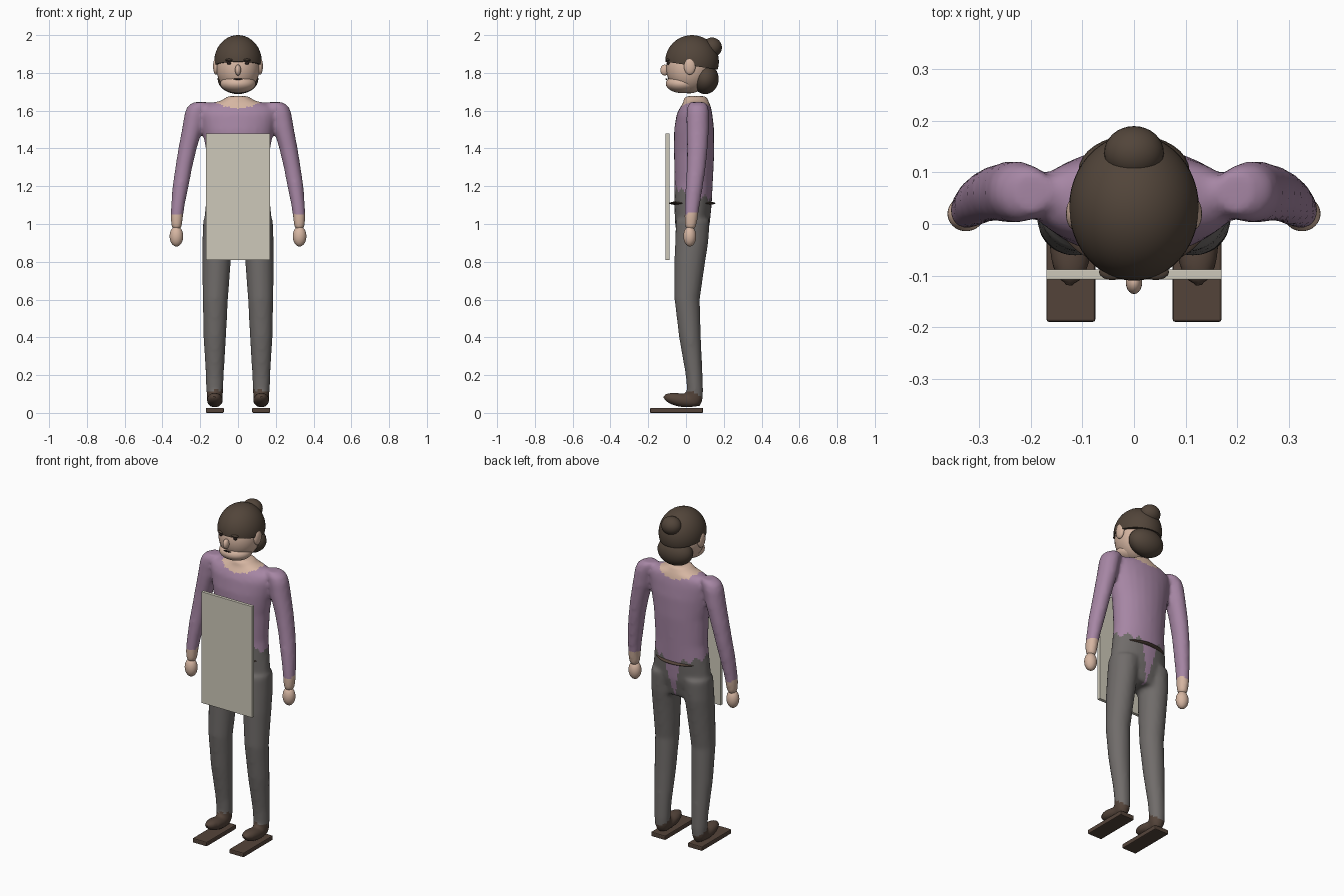
import bpy, bmesh, math
from mathutils import Matrix, Vector

cube = bpy.data.objects.get("Cube")
if cube:
    bpy.data.objects.remove(cube, do_unlink=True)


def material(name, rgb):
    """Flat material from display (sRGB) values."""
    lin = [((c / 255 + 0.055) / 1.055) ** 2.4 for c in rgb] + [1]
    m = bpy.data.materials.new(name)
    m.use_nodes = True
    m.diffuse_color = lin
    m.node_tree.nodes["Principled BSDF"].inputs["Base Color"].default_value = lin
    return m


SKIN = material("skin", (214, 182, 162))
PURPLE = material("mauve_shirt", (166, 134, 164))
GREY = material("grey_trousers", (112, 108, 106))
BROWN = material("brown_leather", (84, 68, 58))
HAIR = material("dark_hair", (82, 69, 58))
BOARD = material("cream_board", (206, 201, 186))
DARK = material("dark_features", (45, 34, 31))


def add(name, bm, *mats):
    bmesh.ops.recalc_face_normals(bm, faces=bm.faces)
    me = bpy.data.meshes.new(name)
    bm.to_mesh(me)
    bm.free()
    ob = bpy.data.objects.new(name, me)
    bpy.context.collection.objects.link(ob)
    for m in mats:
        me.materials.append(m)
    return ob


def smooth(ob):
    bpy.ops.object.select_all(action="DESELECT")
    bpy.context.view_layer.objects.active = ob
    ob.select_set(True)
    bpy.ops.object.shade_smooth_by_angle(angle=math.radians(40))


def ball(bm, centre, radii, tilt=0, seg=32):
    mat = Matrix.Translation(centre) @ Matrix.Rotation(tilt, 4, "X") @ Matrix.Diagonal((*radii, 1))
    bmesh.ops.create_uvsphere(bm, u_segments=seg, v_segments=seg // 2, radius=1, matrix=mat)


def ellipsoid(name, centre, radii, mat, tilt=0, seg=32):
    bm = bmesh.new()
    ball(bm, centre, radii, tilt, seg)
    ob = add(name, bm, mat)
    smooth(ob)
    return ob


def box(name, lo, hi, mat, bevel=0.0):
    lo, hi = Vector(lo), Vector(hi)
    bm = bmesh.new()
    bmesh.ops.create_cube(bm, size=1, matrix=Matrix.Translation((lo + hi) / 2)
                          @ Matrix.Diagonal((*(hi - lo), 1)))
    if bevel:
        bmesh.ops.bevel(bm, geom=bm.edges[:], offset=bevel, segments=2, affect="EDGES", profile=0.5)
    return add(name, bm, mat)


def loft(bm, rings, n=24):
    """Closed tube through level ellipses (x, y, z, rx, ry)."""
    loops = []
    for x, y, z, rx, ry in rings:
        loops.append([bm.verts.new((x + rx * math.cos(a), y + ry * math.sin(a), z))
                      for a in (math.tau * i / n for i in range(n))])
    for a, b in zip(loops, loops[1:]):
        for i in range(n):
            j = (i + 1) % n
            bm.faces.new((a[i], a[j], b[j], b[i]))
    bm.faces.new(loops[0][::-1])
    bm.faces.new(loops[-1])


# Body: torso, arms, legs and feet fused into one smooth skin
bm = bmesh.new()
loft(bm, [(0, .03, .89, .13, .07), (0, .034, 1.0, .183, .092), (0, .037, 1.1, .172, .099),
          (0, .041, 1.22, .16, .101), (0, .043, 1.38, .168, .107), (0, .043, 1.5, .19, .106),
          (0, .045, 1.58, .205, .095), (0, .05, 1.615, .2, .083), (0, .055, 1.64, .15, .07),
          (0, .052, 1.652, .09, .066), (0, .05, 1.677, .055, .06)])
for s in (-1, 1):
    loft(bm, [(s * x, y, z, rx, ry) for x, y, z, rx, ry in (
        (.195, .062, 1.645, .04, .04), (.213, .062, 1.625, .054, .055), (.226, .062, 1.59, .056, .06),
        (.243, .062, 1.5, .054, .06), (.267, .06, 1.4, .049, .055), (.287, .054, 1.3, .045, .051),
        (.304, .044, 1.2, .043, .046), (.318, .033, 1.1, .036, .041), (.324, .027, 1.04, .034, .037),
        (.325, .024, .99, .029, .032), (.325, .024, .968, .018, .02))])
    loft(bm, [(s * x, y, z, rx, ry) for x, y, z, rx, ry in (
        (.1, .036, 1.02, .085, .09), (.11, .03, .9, .079, .088), (.114, .02, .8, .076, .082),
        (.12, .006, .6, .067, .067), (.123, .021, .4, .06, .058), (.123, .043, .2, .048, .045),
        (.123, .048, .12, .045, .043), (.123, .046, .07, .042, .043), (.123, .04, .035, .03, .035))])
    ball(bm, (s * .123, -.03, .068), (.044, .095, .036), tilt=-.2)
raw = add("body", bm)
m = raw.modifiers.new("fuse", "REMESH")
m.mode, m.voxel_size = "VOXEL", 0.012
m = raw.modifiers.new("soften", "SMOOTH")
m.factor, m.iterations = 0.5, 6
bpy.context.view_layer.update()
fused = bpy.data.meshes.new_from_object(raw.evaluated_get(bpy.context.evaluated_depsgraph_get()))
raw.modifiers.clear()
raw.data = fused
fused.materials.clear()
for mat in (SKIN, PURPLE, GREY, BROWN):
    fused.materials.append(mat)


def zigzag(t):
    return abs(t % 1 - 0.5) * 2


# Clothing by height, with a ragged waist and a rounded neckline
for p in fused.polygons:
    x, y, z = p.center
    rag = zigzag(math.atan2(y - .04, x) * 2.2)
    waist = 1.14 - .3 * (y - .04) + .035 * rag
    tail = y > .04 and abs(x) < (z - .89) * .22
    if z > 1.607 + 2.5 * x * x + .008 * rag or (abs(x) > .23 and z < 1.05 + .01 * rag):
        k = 0
    elif abs(x) > .23 or z > waist or tail:
        k = 1
    elif z < .12 - .7 * max(y - .03, 0):
        k = 3
    else:
        k = 2
    p.material_index = k
smooth(raw)

# Hands, soles and paired face parts
for s, side in ((-1, "right"), (1, "left")):
    ellipsoid(side + "_hand", (s * .326, .02, .935), (.036, .034, .054), SKIN)
    box(side + "_sole", (s * .1225 - .0475, -.19, 0), (s * .1225 + .0475, .09, .027), BROWN, .005)
    ellipsoid(side + "_ear", (s * .116, .02, 1.835), (.016, .031, .045), SKIN)
    ellipsoid(side + "_brow", (s * .042, -.093, 1.868), (.026, .016, .008), HAIR, seg=16)
    ellipsoid(side + "_eye", (s * .048, -.094, 1.852), (.011, .008, .009), DARK, seg=16)

# Belt and the board carried in front
ellipsoid("belt", (0, .033, 1.11), (.155, .122, .014), BROWN)
box("board", (-.17, -.108, .81), (.17, -.088, 1.48), BOARD, .002)

# Head
ellipsoid("head", (0, .015, 1.825), (.114, .12, .134), SKIN)
ellipsoid("jaw", (0, -.02, 1.743), (.094, .087, .05), SKIN)
ellipsoid("nose", (0, -.113, 1.815), (.016, .023, .029), SKIN, seg=20)
ellipsoid("mouth", (0, -.103, 1.767), (.024, .006, .004), DARK, seg=16)

# Hair: domed cap with a level fringe, nape mass and bun
bm = bmesh.new()
ball(bm, (0, .032, 1.86), (.126, .142, .14), seg=48)
cut = bmesh.ops.bisect_plane(bm, geom=bm.verts[:] + bm.edges[:] + bm.faces[:],
                             plane_co=(0, -.1, 1.858), plane_no=(0, .15, 1), clear_inner=True)
rim = [e for e in cut["geom_cut"] if isinstance(e, bmesh.types.BMEdge)]
bmesh.ops.holes_fill(bm, edges=rim, sides=0)
smooth(add("hair_cap", bm, HAIR))
ellipsoid("nape_hair", (0, .102, 1.768), (.108, .071, .08), HAIR)
ellipsoid("hair_bun", (0, .138, 1.935), (.058, .052, .052), HAIR)
